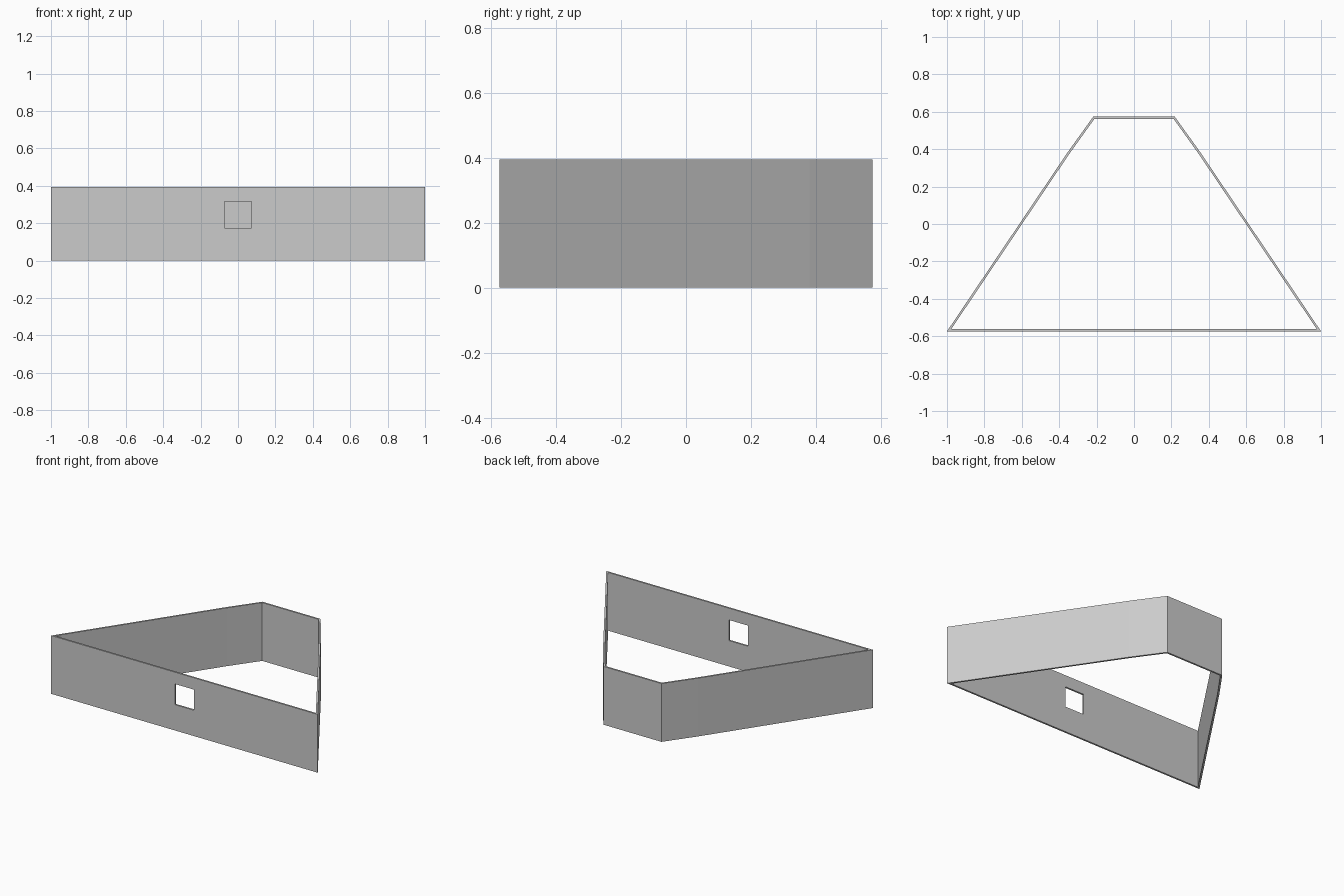
import bpy, bmesh
from mathutils import Vector

if "Cube" in bpy.data.objects:
    bpy.data.objects.remove(bpy.data.objects["Cube"])

HEIGHT, WALL = 0.395, 0.012

# Right half of the outer plan, front to back, then mirrored
half = [(1.0, -0.574), (0.357, 0.38), (0.218, 0.574)]
outer = [Vector(p) for p in half + [(-x, y) for x, y in reversed(half)]]


def inset(points, dist):
    """Offset a counter-clockwise outline inwards with mitred corners."""
    result = []
    for i, p in enumerate(points):
        a = (p - points[i - 1]).normalized()
        b = (points[(i + 1) % len(points)] - p).normalized()
        na, nb = Vector((-a.y, a.x)), Vector((-b.y, b.x))
        result.append(p + (na + nb) * dist / (1 + na.dot(nb)))
    return result


# Thin four-sided wall ring, open at top and bottom
bm = bmesh.new()
inner = inset(outer, WALL)
rings = [[bm.verts.new((p.x, p.y, z)) for p in pts]
         for pts, z in ((outer, 0), (outer, HEIGHT), (inner, HEIGHT), (inner, 0))]
n = len(outer)
for r in range(4):
    lo, hi = rings[r], rings[(r + 1) % 4]
    for i in range(n):
        j = (i + 1) % n
        bm.faces.new((lo[i], lo[j], hi[j], hi[i]))
bmesh.ops.recalc_face_normals(bm, faces=bm.faces)
mesh = bpy.data.meshes.new("wall_frame")
bm.to_mesh(mesh)
bm.free()
frame = bpy.data.objects.new("wall_frame", mesh)
bpy.context.collection.objects.link(frame)

# Square window through the front wall
bpy.ops.mesh.primitive_cube_add(size=1, location=(0, -0.568, 0.245))
cutter = bpy.context.object
cutter.name = "window_cutter"
cutter.scale = (0.144, 0.1, 0.14)
cutter.hide_render = True
cutter.hide_set(True)
cut = frame.modifiers.new("window", 'BOOLEAN')
cut.operation = 'DIFFERENCE'
cut.solver = 'EXACT'
cut.object = cutter
